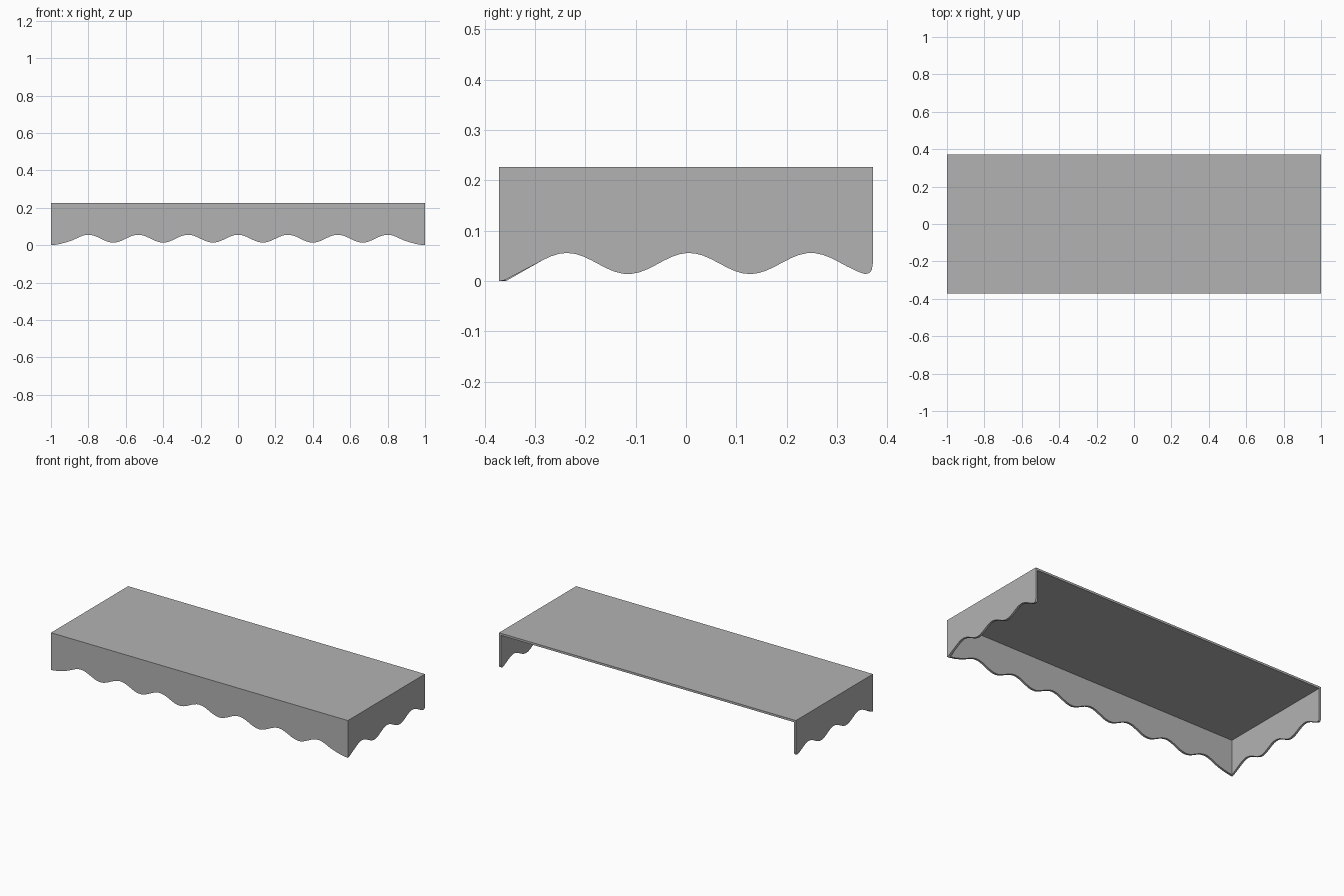
import bpy, bmesh, math

cube = bpy.data.objects.get("Cube")
if cube:
    bpy.data.objects.remove(cube, do_unlink=True)

HALF_X, HALF_Y, TOP, THICK = 1.0, 0.371, 0.227, 0.013

# Plain grey
grey = bpy.data.materials.new("plain grey")
grey.use_nodes = True
colour = (0.45, 0.45, 0.45, 1)
grey.diffuse_color = colour
grey.node_tree.nodes["Principled BSDF"].inputs["Base Color"].default_value = colour


def wave(start, end, steps, centre, period):
    """Scalloped hem as (distance, height) points."""
    points = []
    for i in range(steps + 1):
        d = start + (end - start) * i / steps
        points.append((d, 0.035 + 0.021 * math.cos(math.tau * (d - centre) / period)))
    return points


# Hems: the front is symmetric, the sides run from the front corner to the back
tail = [(0.91, 0.018), (0.95, 0.007), (0.98, 0.002)]
front_hem = [(-d, z) for d, z in reversed(tail)] + wave(-0.88, 0.88, 96, 0, 0.2667) + tail
side_hem = ([(-0.36, 0.002)] + wave(-0.3, 0.335, 40, 0.006, 0.2425)
            + [(0.346, 0.017), (0.356, 0.014), (0.364, 0.016), (0.369, 0.022), (HALF_Y, 0.035)])

# One folded sheet: top, front valance and two side valances
bm = bmesh.new()
corner = {(sx, sy): bm.verts.new((sx * HALF_X, sy * HALF_Y, TOP)) for sx in (-1, 1) for sy in (-1, 1)}
foot = {sx: bm.verts.new((sx * HALF_X, -HALF_Y, 0)) for sx in (-1, 1)}
bm.faces.new([corner[-1, -1], corner[1, -1], corner[1, 1], corner[-1, 1]])
hem = [bm.verts.new((x, -HALF_Y, z)) for x, z in front_hem]
bm.faces.new([corner[-1, -1], foot[-1], *hem, foot[1], corner[1, -1]])
for sx in (-1, 1):
    hem = [bm.verts.new((sx * HALF_X, y, z)) for y, z in side_hem]
    loop = [corner[sx, -1], foot[sx], *hem, corner[sx, 1]]
    bm.faces.new(loop if sx > 0 else loop[::-1])
bm.normal_update()

mesh = bpy.data.meshes.new("scalloped_canopy")
bm.to_mesh(mesh)
bm.free()
mesh.materials.append(grey)
canopy = bpy.data.objects.new("scalloped_canopy", mesh)
bpy.context.collection.objects.link(canopy)

# Sheet thickness, grown inward
shell = canopy.modifiers.new("thickness", "SOLIDIFY")
shell.thickness = THICK
shell.offset = -1
shell.use_even_offset = True
shell.use_quality_normals = True
